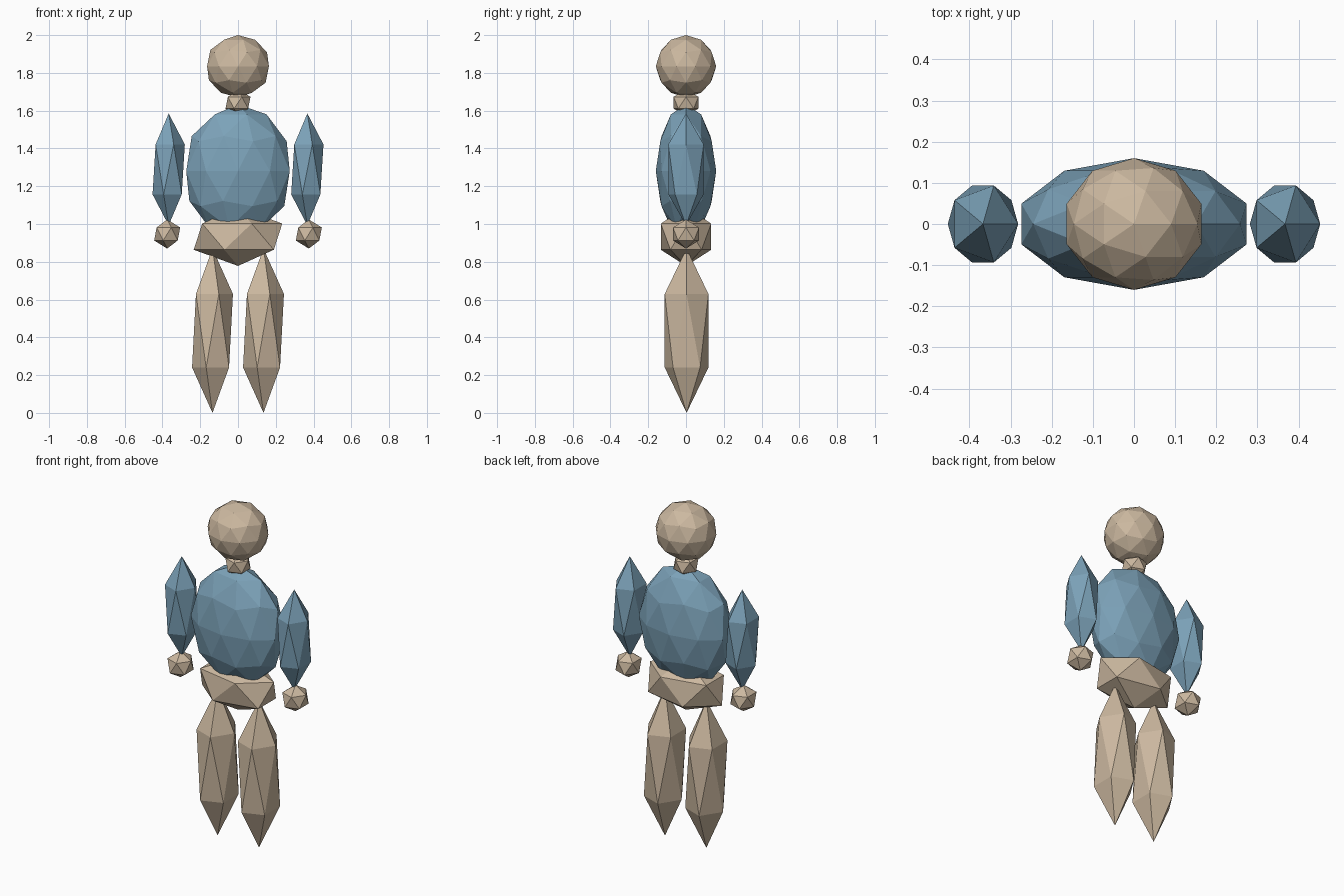
import bpy

cube = bpy.data.objects.get("Cube")
if cube:
    bpy.data.objects.remove(cube, do_unlink=True)


def make_material(name, color):
    mat = bpy.data.materials.new(name)
    mat.use_nodes = True
    mat.diffuse_color = (*color, 1)
    mat.node_tree.nodes["Principled BSDF"].inputs["Base Color"].default_value = (*color, 1)
    return mat


tan = make_material("tan", (0.6, 0.48, 0.35))
blue = make_material("blue", (0.2, 0.36, 0.48))


def faceted_ball(name, center, radii, material, detail=1):
    """Flat-shaded icosphere stretched to the given radii."""
    bpy.ops.mesh.primitive_ico_sphere_add(subdivisions=detail, radius=1, location=center)
    obj = bpy.context.object
    obj.name = name
    obj.scale = radii
    bpy.ops.object.transform_apply(location=False, rotation=False, scale=True)
    obj.data.materials.append(material)
    return obj


# Head, neck and body
faceted_ball("head", (0, 0, 1.835), (0.172, 0.16, 0.165), tan, detail=2)
faceted_ball("neck", (0, 0, 1.642), (0.074, 0.077, 0.07), tan)
faceted_ball("torso", (0, 0, 1.28), (0.288, 0.16, 0.353), blue, detail=2)
faceted_ball("hips", (0, 0, 0.933), (0.262, 0.157, 0.155), tan)

# Limbs on both sides
for side, sign in (("left", 1), ("right", -1)):
    faceted_ball(side + "_arm", (sign * 0.367, 0, 1.289), (0.0955, 0.11, 0.296), blue)
    faceted_ball(side + "_hand", (sign * 0.375, 0, 0.947), (0.077, 0.081, 0.077), tan)
    faceted_ball(side + "_leg", (sign * 0.135, 0.003, 0.435), (0.121, 0.136, 0.435), tan)
